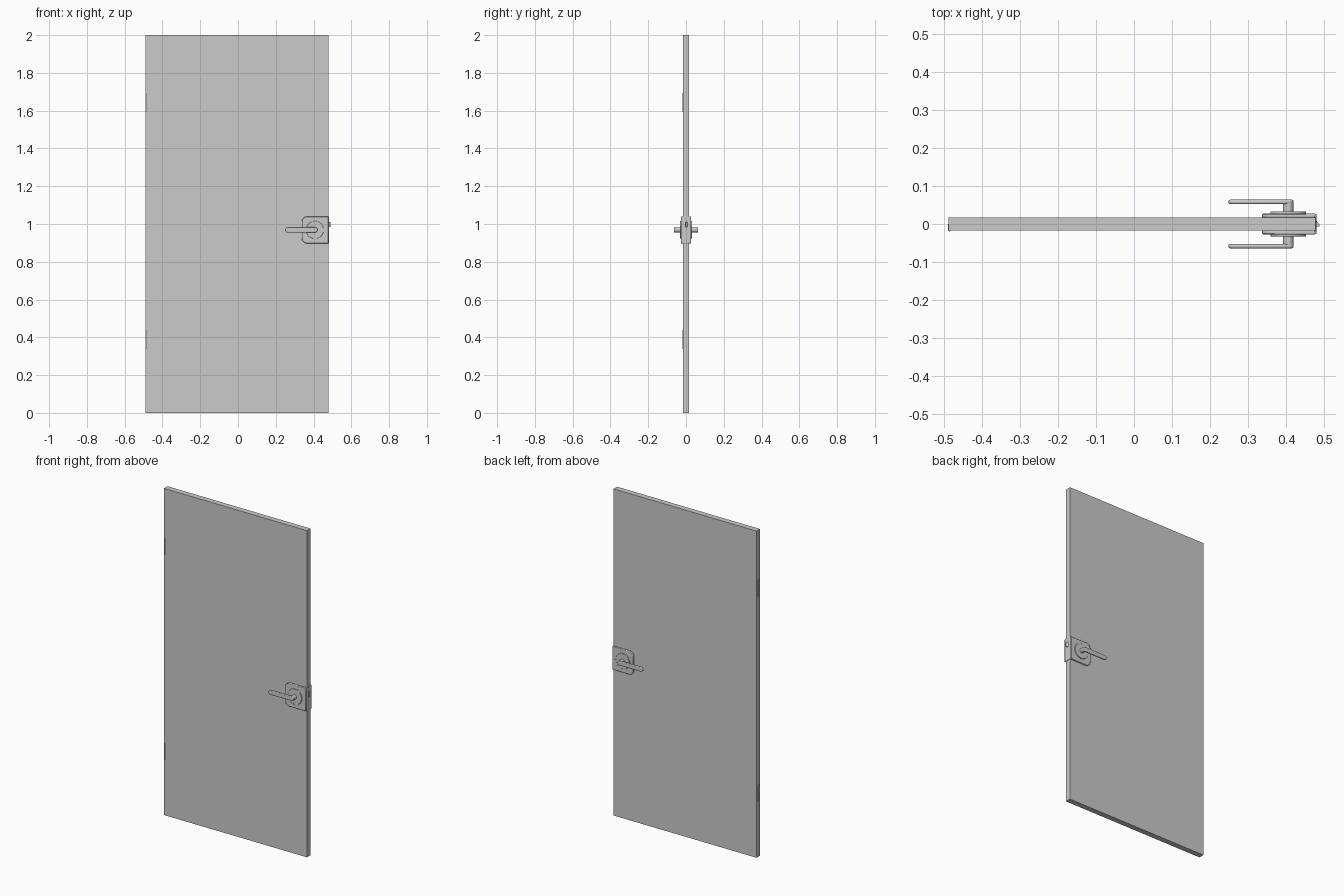
import bpy, bmesh, math
from mathutils import Vector, Matrix

if "Cube" in bpy.data.objects:
    bpy.data.objects.remove(bpy.data.objects["Cube"])

ZC, XC = 0.969, 0.407   # handle axis height and position


def finish(name, bm, bevel=0, segs=2, smooth=True):
    bmesh.ops.recalc_face_normals(bm, faces=bm.faces)
    me = bpy.data.meshes.new(name)
    bm.to_mesh(me)
    bm.free()
    ob = bpy.data.objects.new(name, me)
    bpy.context.collection.objects.link(ob)
    bpy.context.view_layer.objects.active = ob
    ob.select_set(True)
    if bevel:
        m = ob.modifiers.new("Bevel", "BEVEL")
        m.width, m.segments = bevel, segs
        m.limit_method, m.angle_limit = "ANGLE", math.radians(40)
    if smooth:
        bpy.ops.object.shade_smooth_by_angle(angle=math.radians(35))
    ob.select_set(False)
    return ob


def box(name, lo, hi, **kw):
    bm = bmesh.new()
    lo, hi = Vector(lo), Vector(hi)
    bmesh.ops.create_cube(bm, size=1, matrix=Matrix.Translation((lo + hi) / 2)
                          @ Matrix.Diagonal((*(hi - lo), 1)))
    return finish(name, bm, **kw)


def prism(name, pts, a, b, axis="y", **kw):
    # extrude a closed outline from a to b: (x, z) along y or (x, y) along z
    bm = bmesh.new()
    place = (lambda p, t: (p[0], t, p[1])) if axis == "y" else (lambda p, t: (p[0], p[1], t))
    face = bm.faces.new([bm.verts.new(place(p, a)) for p in pts])
    ext = bmesh.ops.extrude_face_region(bm, geom=[face])["geom"]
    shift = Vector(place((0, 0), b - a))
    bmesh.ops.translate(bm, verts=[v for v in ext if isinstance(v, bmesh.types.BMVert)], vec=shift)
    return finish(name, bm, **kw)


def arc(x, z, r, start, end, n):
    return [(x + r * math.cos(math.radians(start + (end - start) * i / n)),
             z + r * math.sin(math.radians(start + (end - start) * i / n))) for i in range(n + 1)]


# door leaf
box("door_panel", (-0.489, -0.017, 0), (0.479, 0.017, 2), smooth=False)

# plate outline: rounded on the inner side, square at the door edge
z0, z1, r = 0.897, 1.04, 0.028
plate = ([(0.479, z0), (0.479, z1)] + arc(0.338 + r, z1 - r, r, 90, 180, 6)
         + arc(0.338 + r, z0 + r, r, 180, 270, 6))
circle = arc(XC, ZC, 0.047, 0, 360, 40)[:-1]
spindle = arc(XC, ZC, 0.0135, 0, 360, 24)[:-1]
R = 0.014
lever = arc(XC, ZC, R, -90, 90, 12) + arc(0.249 + R, ZC, R, 90, 270, 12)

# hardware on both faces
for side, s in (("front", -1), ("back", 1)):
    prism(side + "_lock_plate", plate, s * 0.0165, s * 0.0275, bevel=0.003)
    prism(side + "_rosette", circle, s * 0.026, s * 0.033, bevel=0.002)
    prism(side + "_spindle", spindle, s * 0.032, s * 0.058)
    prism(side + "_lever", lever, s * 0.053, s * 0.064, bevel=0.004, segs=3)

# strip wrapping the door edge, joining the two plates
box("edge_strip", (0.476, -0.0265, z0), (0.481, 0.0265, z1), bevel=0.002)

# spring latch wedge
prism("latch_bolt", [(0.478, -0.006), (0.49, -0.006), (0.49, -0.003), (0.481, 0.009), (0.478, 0.009)],
      0.983, 1.01, axis="z", smooth=False)

# hinges: leaf on the edge with a slim knuckle
for label, z in (("lower", 0.389), ("upper", 1.644)):
    box(label + "_hinge_leaf", (-0.4905, -0.017, z - 0.05), (-0.4885, 0.0, z + 0.05), smooth=False)
    prism(label + "_hinge_knuckle", arc(-0.487, -0.016, 0.0035, 0, 360, 16)[:-1],
          z - 0.05, z + 0.05, axis="z")
